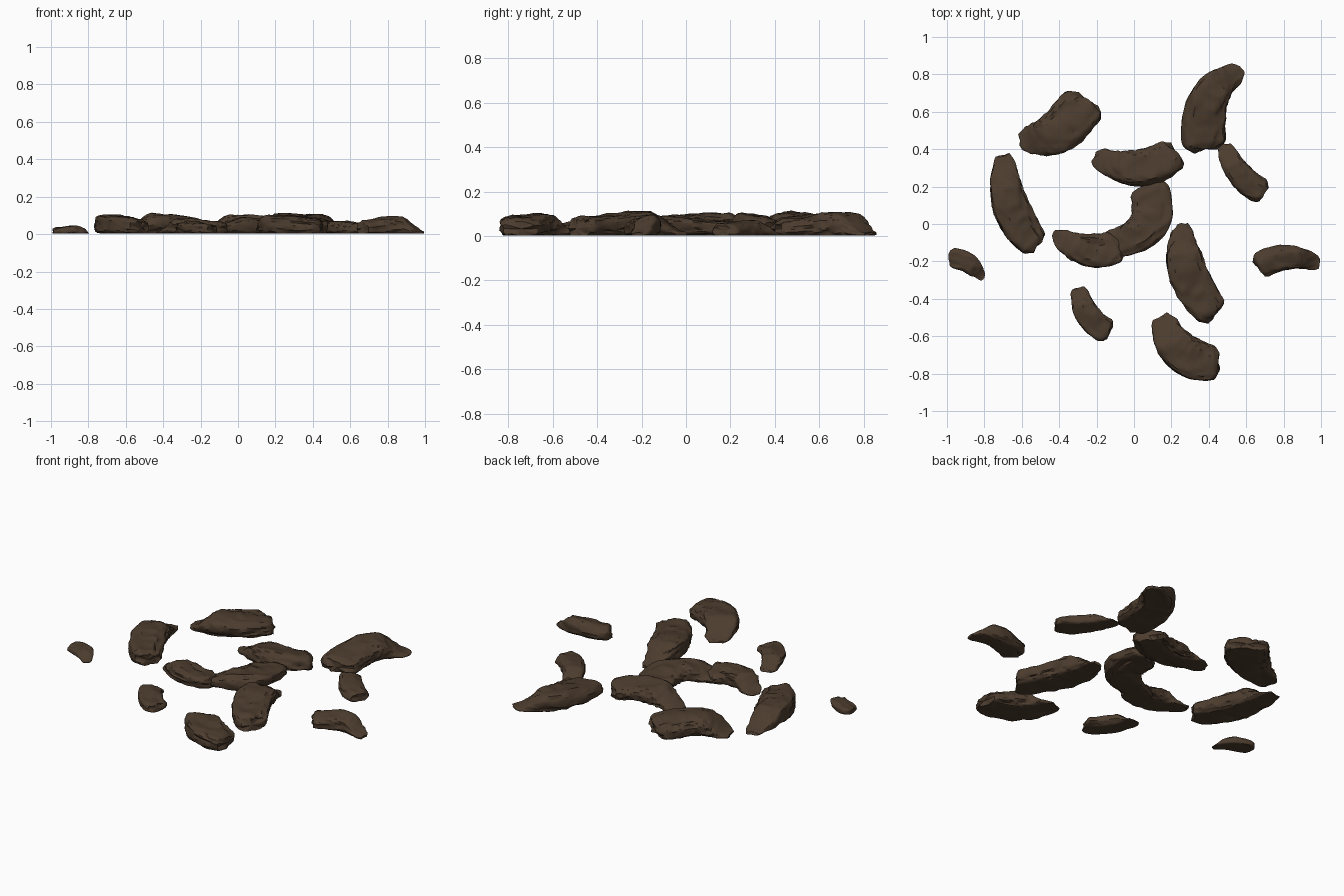
import bpy
import bmesh
import math
from mathutils import Vector, noise

cube = bpy.data.objects.get("Cube")
if cube:
    bpy.data.objects.remove(cube, do_unlink=True)

bark = bpy.data.materials.new("dark brown bark")
bark.use_nodes = True
colour = (0.072, 0.045, 0.027, 1)
bark.diffuse_color = colour
bsdf = bark.node_tree.nodes["Principled BSDF"]
bsdf.inputs["Base Color"].default_value = colour
bsdf.inputs["Roughness"].default_value = 0.9

RINGS, SIDES = 44, 40


def smooth(x):
    x = max(0, min(1, x))
    return x * x * (3 - 2 * x)


def through(a, b, c, t):
    """Quadratic curve passing through b halfway."""
    mid = b * 2 - (a + c) * 0.5
    return a * (1 - t) ** 2 + mid * (2 * t * (1 - t)) + c * t ** 2


def power(value, exponent):
    return math.copysign(abs(value) ** exponent, value)


def bark_chip(name, path, widths, height, seed):
    """Curved chip: thin tapered tip first, blunt broken end last."""
    a, b, c = (Vector(p) for p in path)
    length = (b - a).length + (c - b).length
    turn = math.copysign(1, (b - a).cross(c - b))
    offset = Vector((seed * 7.3, seed * 3.1, seed * 5.7))
    size = min(1, widths[1] / 0.18)
    bm = bmesh.new()
    rings = []
    for i in range(RINGS + 1):
        t = i / RINGS
        centre = through(a, b, c, t)
        ahead = (through(a, b, c, t + 0.01) - through(a, b, c, t - 0.01)).normalized()
        side = Vector((-ahead.y, ahead.x))
        # Rounded plan outline at both ends
        near = min(1, min(t, 1 - t) * length / 0.035)
        rounding = 0.55 + 0.45 * math.sqrt(1 - (1 - near) ** 2)
        half = through(*widths, t) * 0.5 * rounding
        # Steep rise from the tip, gentle fall to the blunt end
        top = height * (0.17 + 0.83 * smooth(t / 0.36)) * (1 - 0.22 * smooth(t * 2 - 1))
        top *= 0.8 + 0.2 * min(1, (1 - t) / 0.05)
        ring = []
        for j in range(SIDES):
            angle = math.tau * j / SIDES
            u, v = power(math.cos(angle), 0.6), power(math.sin(angle), 0.62)
            # Shoulder sloping down towards the inside of the bend
            lift = 1 - 0.22 * smooth(u * turn) if v > 0 else 1
            z = top * (0.5 + 0.5 * v * lift)
            along, across = t * length, u * half
            grain = Vector((along * 7, across * 24, z * 36)) + offset
            bend = noise.noise(grain * 0.4) * 1.2
            broad = noise.noise(grain * 0.55)
            ridge = 0.45 - abs(noise.noise(grain + Vector((0, bend, bend)))) * 2
            fine = noise.noise(Vector((along * 25, across * 60, z * 95)) + offset)
            push = size * (0.011 * broad + 0.010 * ridge + 0.004 * fine)
            # Wavy strata on the edges, cracks on the upper face
            across += u * push
            z += v * push * min(1, top / height + 0.1)
            spill = 0
            if t in (0, 1):
                spill = size * 0.03 * noise.noise(Vector((across * 14, z * 40, seed)))
            point = centre + side * across + ahead * spill
            ring.append(bm.verts.new((point.x, point.y, max(0.002, z))))
        rings.append(ring)
    for lower, upper in zip(rings, rings[1:]):
        for j in range(SIDES):
            k = (j + 1) % SIDES
            bm.faces.new((lower[j], lower[k], upper[k], upper[j]))
    # Close each end with a fan
    for ring, tip in ((rings[0], a), (rings[-1], c)):
        z = sum(v.co.z for v in ring) / SIDES
        hub = bm.verts.new((tip.x, tip.y, z))
        for j in range(SIDES):
            bm.faces.new((ring[j], ring[(j + 1) % SIDES], hub))
    bmesh.ops.recalc_face_normals(bm, faces=bm.faces)
    mesh = bpy.data.meshes.new(name)
    bm.to_mesh(mesh)
    bm.free()
    mesh.materials.append(bark)
    chip = bpy.data.objects.new(name, mesh)
    bpy.context.collection.objects.link(chip)
    bpy.ops.object.select_all(action="DESELECT")
    chip.select_set(True)
    bpy.context.view_layer.objects.active = chip
    bpy.ops.object.shade_smooth_by_angle(angle=math.radians(35))


# Name, path from tip to blunt end, widths along it, height
chips = [
    ("back_right_chip", ((-.61, .45), (-.41, .5), (-.25, .66)), (.1, .23, .23), .105),
    ("back_left_chip", ((.57, .82), (.4, .66), (.38, .4)), (.09, .21, .22), .105),
    ("small_left_chip", ((.48, .43), (.56, .27), (.7, .17)), (.08, .13, .13), .07),
    ("centre_back_chip", ((-.21, .36), (.03, .3), (.22, .39)), (.1, .19, .18), .1),
    ("centre_chip", ((-.2, -.11), (.06, -.02), (.08, .21)), (.1, .2, .2), .085),
    ("centre_right_chip", ((-.42, -.06), (-.25, -.14), (-.08, -.11)), (.09, .17, .16), .08),
    ("right_chip", ((-.69, .37), (-.66, .1), (-.52, -.12)), (.1, .19, .15), .105),
    ("centre_left_chip", ((.27, 0), (.28, -.24), (.43, -.49)), (.08, .2, .17), .11),
    ("far_left_chip", ((.99, -.22), (.82, -.18), (.66, -.23)), (.07, .13, .14), .095),
    ("far_right_chip", ((-.81, -.29), (-.89, -.21), (-.99, -.18)), (.05, .1, .09), .043),
    ("small_front_chip", ((-.29, -.34), (-.25, -.48), (-.13, -.58)), (.08, .13, .13), .07),
    ("front_chip", ((.15, -.49), (.25, -.68), (.45, -.74)), (.11, .2, .18), .1),
]
for index, (name, path, widths, height) in enumerate(chips):
    bark_chip(name, path, widths, height, index + 1)
